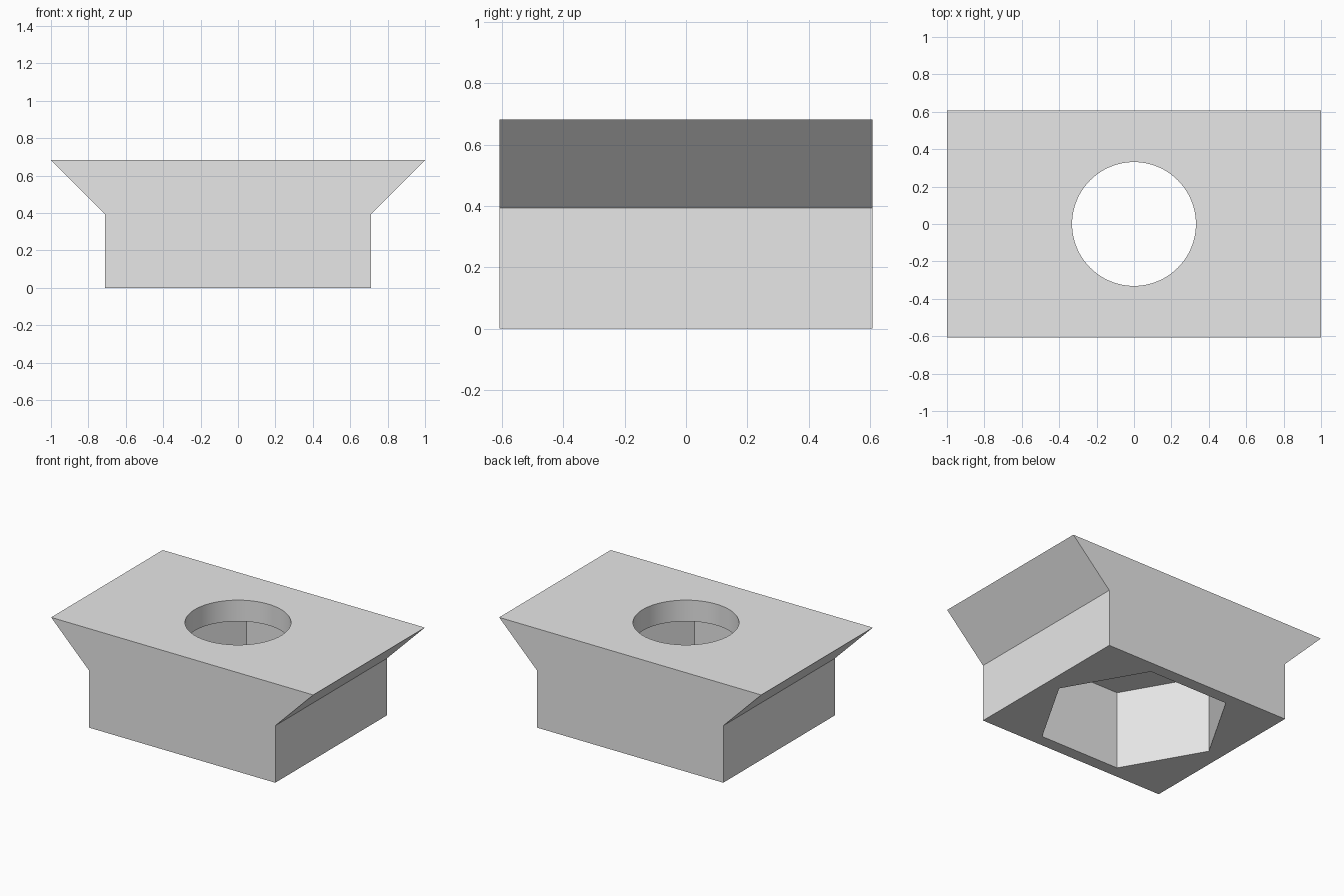
import bpy
import bmesh
from math import cos, sin, tau

cube = bpy.data.objects.get("Cube")
if cube:
    bpy.data.objects.remove(cube, do_unlink=True)

HALF_TOP, HALF_BASE, HALF_DEPTH = 1.0, 0.71, 0.608
HEIGHT, SHOULDER, POCKET = 0.683, 0.393, 0.537
HEX_RADIUS, BORE_RADIUS = 0.605, 0.331

grey = bpy.data.materials.new("light_grey")
grey.use_nodes = True
grey.diffuse_color = (0.8, 0.8, 0.8, 1)
grey.node_tree.nodes["Principled BSDF"].inputs["Base Color"].default_value = (0.8, 0.8, 0.8, 1)


def prism(name, outline, direction):
    """Extrude a closed outline of points along a direction."""
    bm = bmesh.new()
    face = bm.faces.new([bm.verts.new(p) for p in outline])
    side = bmesh.ops.extrude_face_region(bm, geom=[face])
    verts = [g for g in side["geom"] if isinstance(g, bmesh.types.BMVert)]
    bmesh.ops.translate(bm, verts=verts, vec=direction)
    bmesh.ops.recalc_face_normals(bm, faces=bm.faces)
    mesh = bpy.data.meshes.new(name)
    bm.to_mesh(mesh)
    bm.free()
    mesh.materials.append(grey)
    obj = bpy.data.objects.new(name, mesh)
    bpy.context.collection.objects.link(obj)
    return obj


def ring(radius, sides, z):
    return [(radius * cos(tau * i / sides), radius * sin(tau * i / sides), z)
            for i in range(sides)]


# Body: straight base flaring out to a wide top
half = [(HALF_BASE, 0), (HALF_BASE, SHOULDER), (HALF_TOP, HEIGHT)]
profile = half + [(-x, z) for x, z in reversed(half)]
body = prism("slot_nut_body", [(x, -HALF_DEPTH, z) for x, z in profile],
             (0, 2 * HALF_DEPTH, 0))

# Hexagonal pocket from below and round bore through the top
cutters = [
    prism("hex_pocket_cutter", ring(HEX_RADIUS, 6, -0.2), (0, 0, POCKET + 0.2)),
    prism("bore_cutter", ring(BORE_RADIUS, 96, POCKET - 0.2), (0, 0, 0.6)),
]
for cutter in cutters:
    cut = body.modifiers.new(cutter.name, "BOOLEAN")
    cut.operation = "DIFFERENCE"
    cut.solver = "EXACT"
    cut.object = cutter

# Bake the cuts, then drop the cutters
bpy.context.view_layer.update()
evaluated = body.evaluated_get(bpy.context.evaluated_depsgraph_get())
body.data = bpy.data.meshes.new_from_object(evaluated)
body.modifiers.clear()
for cutter in cutters:
    bpy.data.objects.remove(cutter, do_unlink=True)

# Smooth bore wall, sharp edges elsewhere
bpy.ops.object.select_all(action="DESELECT")
body.select_set(True)
bpy.context.view_layer.objects.active = body
bpy.ops.object.shade_smooth_by_angle(angle=0.5)
